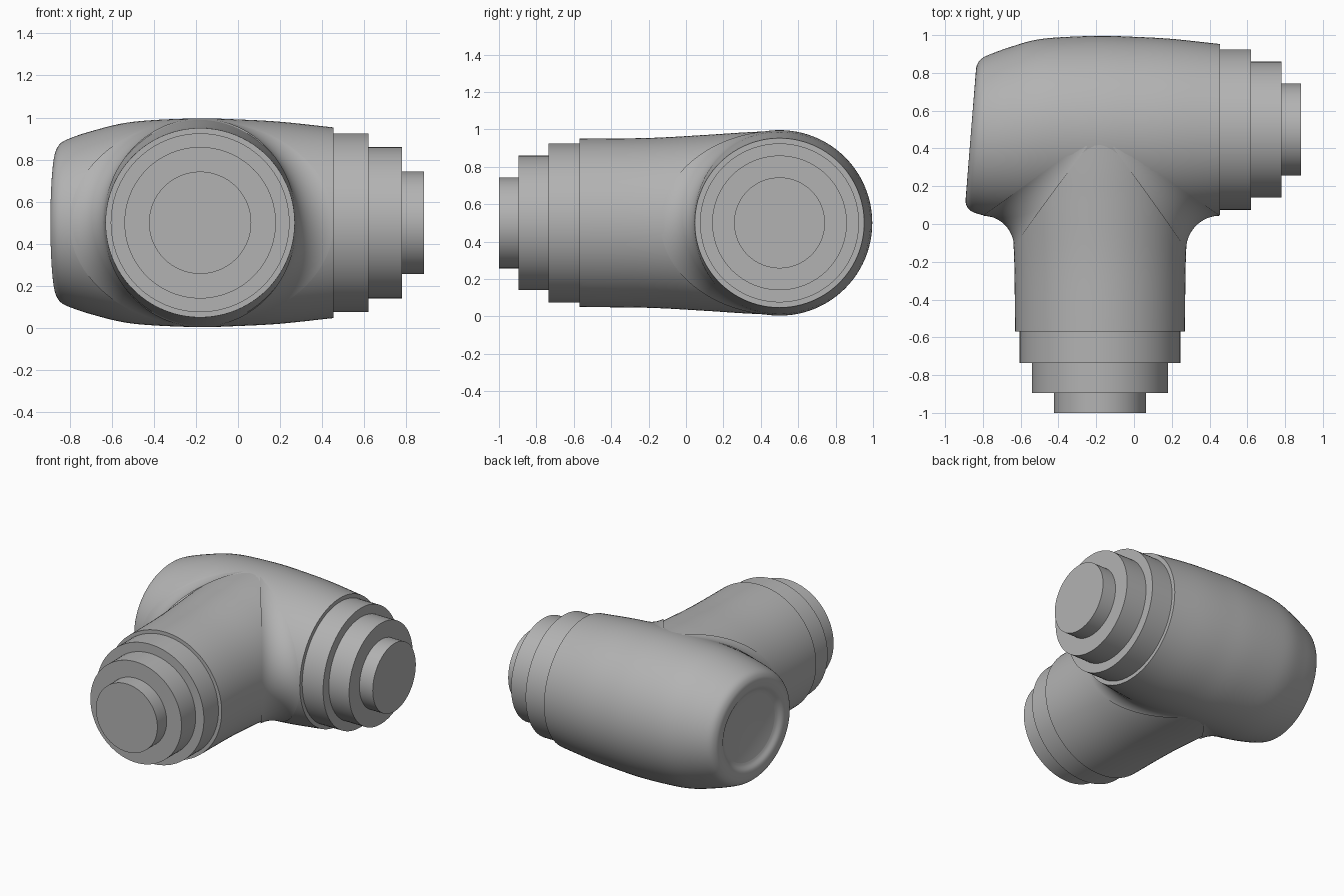
import bpy, bmesh, math
from mathutils import Vector

if "Cube" in bpy.data.objects:
    bpy.data.objects.remove(bpy.data.objects["Cube"])

grey = bpy.data.materials.new("plain_grey")
grey.use_nodes = True
COLOUR = (0.45, 0.45, 0.45, 1)
grey.diffuse_color = COLOUR
grey.node_tree.nodes["Principled BSDF"].inputs["Base Color"].default_value = COLOUR

HUB = Vector((-0.18, 0.5, 0.5))   # where the two pipe axes cross
SIDES = 96


def finish(name, bm):
    mesh = bpy.data.meshes.new(name)
    bm.to_mesh(mesh)
    bm.free()
    obj = bpy.data.objects.new(name, mesh)
    bpy.context.collection.objects.link(obj)
    mesh.materials.append(grey)
    bpy.ops.object.select_all(action='DESELECT')
    obj.select_set(True)
    bpy.context.view_layer.objects.active = obj
    bpy.ops.object.shade_smooth_by_angle(angle=math.radians(35))
    return obj


def smooth_profile(points, steps=6):
    """Catmull-Rom curve through the profile points."""
    p = [Vector(q) for q in points]
    p = [2 * p[0] - p[1]] + p + [2 * p[-1] - p[-2]]
    out = []
    for a, b, c, d in zip(p, p[1:], p[2:], p[3:]):
        for i in range(steps):
            t = i / steps
            out.append(0.5 * (2 * b + (c - a) * t + (2 * a - 5 * b + 4 * c - d) * t ** 2
                              + (3 * b - a - 3 * c + d) * t ** 3))
    return out + [p[-2]]


def loft(name, profile, place):
    """Skin closed rings; place(position, radius, angle) gives each point."""
    bm = bmesh.new()
    rings = [[bm.verts.new(place(s, r, math.tau * i / SIDES)) for i in range(SIDES)]
             for s, r in profile]
    for a, b in zip(rings, rings[1:]):
        for i in range(SIDES):
            j = (i + 1) % SIDES
            bm.faces.new((a[i], a[j], b[j], b[i]))
    bm.faces.new(rings[0])
    bm.faces.new(rings[-1])
    bmesh.ops.recalc_face_normals(bm, faces=bm.faces)
    return finish(name, bm)


def around_x(s, r, a):
    return (s, HUB.y + r * math.cos(a), HUB.z + r * math.sin(a))


def around_y(s, r, a):
    return (HUB.x + r * math.cos(a), s, HUB.z + r * math.sin(a))


def body_point(s, r, a):
    """Body ring, sheared and widened forward near the slanted closed end."""
    t = max(0, min(1, (-0.4 - s) / 0.45))
    t = t * t * (3 - 2 * t)
    y = (r + 0.02 * t) * math.cos(a) - 0.025 * t
    return (s + 0.08 * t * y, HUB.y + y, HUB.z + r * math.sin(a))


# Main body with a rounded lip and a shallow dished end
body = smooth_profile([(0.455, 0.453), (0.2, 0.48), (0, 0.491), (-0.18, 0.496), (-0.4, 0.488),
                       (-0.55, 0.472), (-0.7, 0.434), (-0.79, 0.404), (-0.835, 0.382),
                       (-0.857, 0.352), (-0.862, 0.32), (-0.858, 0.285), (-0.84, 0.255),
                       (-0.832, 0.235)])
loft("main_body", body, body_point)

# Branch pipe
branch = smooth_profile([(-0.57, 0.45), (-0.2, 0.454), (0.1, 0.47), (0.3, 0.483), (0.5, 0.493)])
loft("branch_pipe", branch, around_y)

# Stepped collars on both open ends
STEPS = [("outer_collar", 0.425, 0.0, 0.165), ("middle_collar", 0.36, 0.165, 0.325),
         ("inner_plug", 0.243, 0.325, 0.43)]
for label, r, near, far in STEPS:
    loft("side_" + label, [(0.455 + near - 0.02, r), (0.455 + far, r)], around_x)
    loft("front_" + label, [(-0.57 - near + 0.02, r), (-0.57 - far, r)], around_y)


# Rolling-ball fillets in the two inner corners
def fillet(name, side, ball):
    bm = bmesh.new()
    rows, centres = [], []
    for i in range(65):
        phi = math.radians(-82 + 164 * i / 64)
        c, s = math.cos(phi), math.sin(phi)
        reach = 0.456 + 0.037 * s * s + ball
        centre = HUB + Vector((side * c, -c, s)) * reach
        to_branch, to_body = Vector((-side * c, 0, -s)), Vector((0, c, -s))
        rows.append([bm.verts.new(centre + to_branch.slerp(to_body, k / 16) * ball)
                     for k in range(17)])
        centres.append(centre)
    for a, b in zip(rows, rows[1:]):
        for k in range(16):
            bm.faces.new((a[k], a[k + 1], b[k + 1], b[k]))
    bm.normal_update()
    bm.faces.ensure_lookup_table()
    middle = bm.faces[len(bm.faces) // 2]
    if middle.normal.dot(centres[32] - middle.calc_center_median()) < 0:
        bmesh.ops.reverse_faces(bm, faces=bm.faces)
    finish(name, bm)


fillet("left_fillet", 1, 0.18)
fillet("right_fillet", -1, 0.165)
